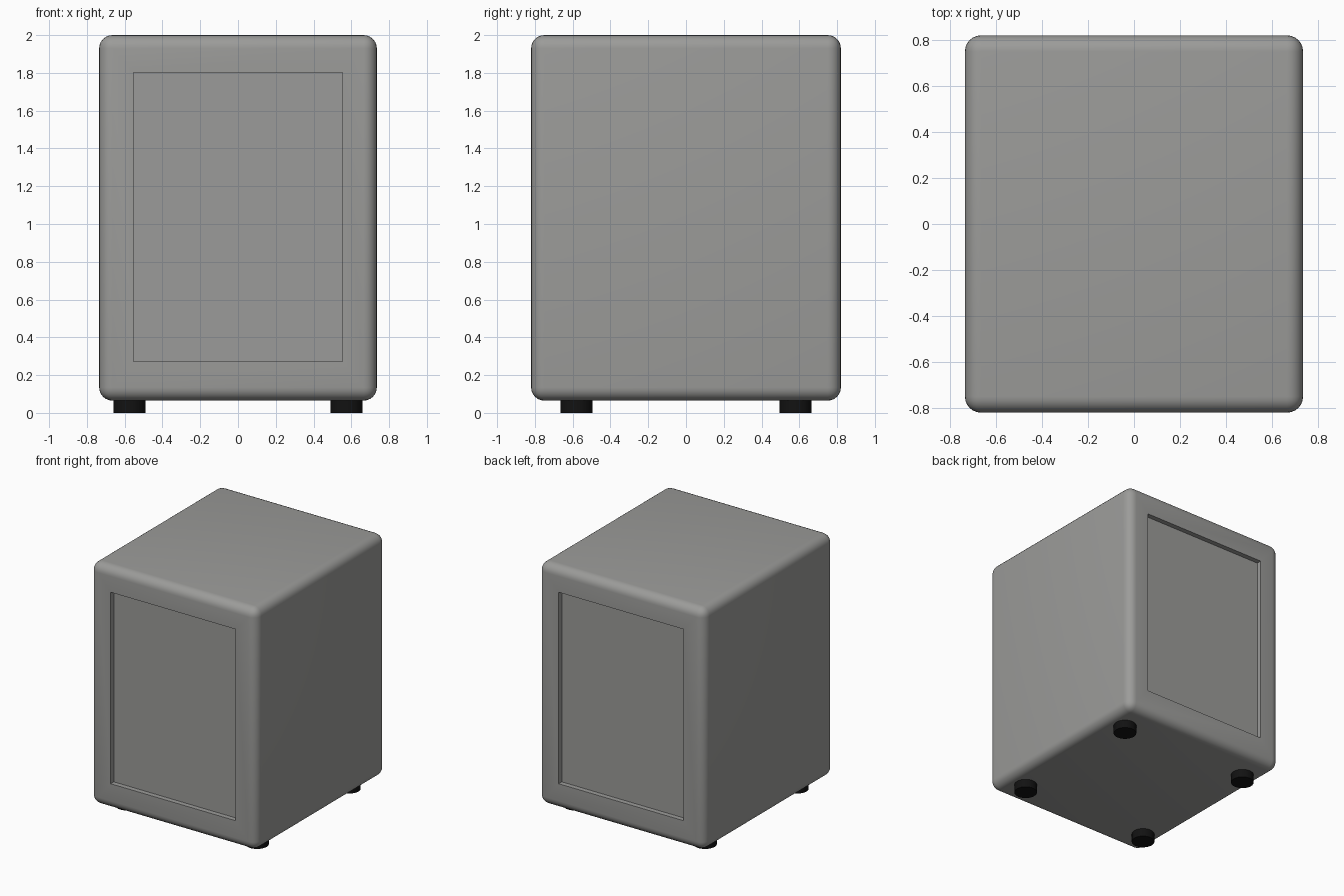
import bpy, bmesh, math

if "Cube" in bpy.data.objects:
    bpy.data.objects.remove(bpy.data.objects["Cube"])

W, D, Z0, Z1 = 0.735, 0.82, 0.065, 2.0   # half width, half depth, bottom, top
RADIUS, RECESS = 0.07, 0.04


def material(name, rgb):
    m = bpy.data.materials.new(name)
    m.diffuse_color = (*rgb, 1.0)
    m.use_nodes = True
    m.node_tree.nodes["Principled BSDF"].inputs["Base Color"].default_value = m.diffuse_color
    return m


grey = material("warm_grey", (0.33, 0.33, 0.32))
black = material("rubber_black", (0.006, 0.006, 0.006))


def finish(name, bm, mat):
    bmesh.ops.recalc_face_normals(bm, faces=bm.faces)
    me = bpy.data.meshes.new(name)
    bm.to_mesh(me)
    bm.free()
    ob = bpy.data.objects.new(name, me)
    bpy.context.collection.objects.link(ob)
    me.materials.append(mat)
    bpy.ops.object.select_all(action='DESELECT')
    ob.select_set(True)
    bpy.context.view_layer.objects.active = ob
    bpy.ops.object.shade_smooth_by_angle(angle=math.radians(35))
    return ob


# Cabinet body: rounded box
bm = bmesh.new()
bmesh.ops.create_cube(bm, size=1)
for v in bm.verts:
    v.co.x *= 2 * W
    v.co.y *= 2 * D
    v.co.z = Z0 if v.co.z < 0 else Z1
bmesh.ops.bevel(bm, geom=bm.edges[:], offset=RADIUS, offset_type='OFFSET',
                segments=6, profile=0.5, affect='EDGES')

# Recessed panels on the front and back
for side in (-1, 1):
    bm.normal_update()
    face = max((f for f in bm.faces if f.normal.y * side > 0.99),
               key=lambda f: f.calc_area())
    bmesh.ops.inset_individual(bm, faces=[face], thickness=0.1)
    for v in face.verts:
        v.co.x = math.copysign(0.553, v.co.x)
        v.co.z = 0.272 if v.co.z < 1 else 1.803
    bmesh.ops.inset_individual(bm, faces=[face], thickness=0.001)
    for v in face.verts:
        v.co.x = math.copysign(0.553, v.co.x)
        v.co.z = 0.272 if v.co.z < 1 else 1.803
        v.co.y -= side * RECESS
finish("cabinet_body", bm, grey)

# Four round feet
for sx, xn in ((-1, "left"), (1, "right")):
    for sy, yn in ((-1, "front"), (1, "back")):
        bm = bmesh.new()
        bmesh.ops.create_cone(bm, cap_ends=True, segments=32,
                              radius1=0.085, radius2=0.085, depth=Z0)
        foot = finish(f"foot_{yn}_{xn}", bm, black)
        foot.location = (sx * 0.575, sy * 0.58, Z0 / 2)
